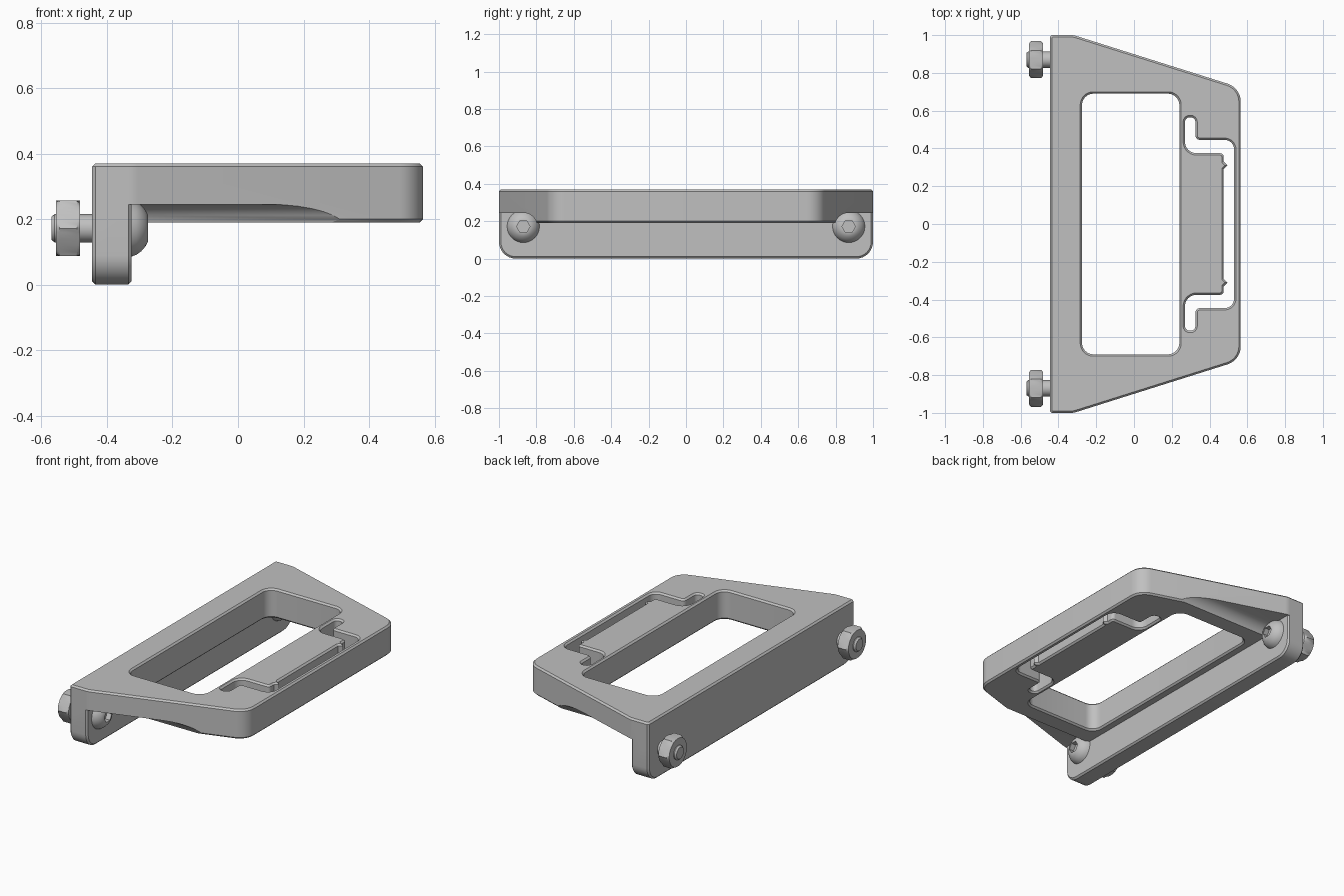
import bpy, bmesh
from math import sin, cos, tan, pi, atan2, radians
from mathutils import Vector

if "Cube" in bpy.data.objects:
    bpy.data.objects.remove(bpy.data.objects["Cube"])

grey = bpy.data.materials.new("plain grey")
grey.use_nodes = True
grey.diffuse_color = (0.53, 0.53, 0.53, 1)
grey.node_tree.nodes["Principled BSDF"].inputs["Base Color"].default_value = (0.53, 0.53, 0.53, 1)


def mirrored(half):
    """Close a half outline by mirroring its second coordinate."""
    return half + [(u, -v, r) for u, v, r in reversed(half)]


def rounded(corners, steps=8):
    """Turn (u, v, radius) corners into a dense outline with arcs."""
    points = []
    for i, (u, v, r) in enumerate(corners):
        p = Vector((u, v))
        if not r:
            points.append(p)
            continue
        d1 = (p - Vector(corners[i - 1][:2])).normalized()
        d2 = (Vector(corners[(i + 1) % len(corners)][:2]) - p).normalized()
        turn = atan2(d1.x * d2.y - d1.y * d2.x, d1.dot(d2))
        side = 1 if turn > 0 else -1
        normal = Vector((-d1.y, d1.x)) * side
        centre = p - d1 * r * tan(abs(turn) / 2) + normal * r
        for k in range(steps + 1):
            a = abs(turn) * k / steps
            points.append(centre + (d1 * sin(a) - normal * cos(a)) * r)
    return points


def offset(points, amount):
    """Grow a counter-clockwise outline by a mitred amount."""
    result = []
    for i, p in enumerate(points):
        d1 = (p - points[i - 1]).normalized()
        d2 = (points[(i + 1) % len(points)] - p).normalized()
        n1, n2 = Vector((d1.y, -d1.x)), Vector((d2.y, -d2.x))
        result.append(p + (n1 + n2) * amount / (1 + n1.dot(n2)))
    return result


def skin(name, rings):
    """Join rings of equal length and cap both ends."""
    bm = bmesh.new()
    loops = [[bm.verts.new(p) for p in ring] for ring in rings]
    for a, b in zip(loops, loops[1:]):
        for i in range(len(a)):
            bm.faces.new((a[i - 1], a[i], b[i], b[i - 1]))
    bm.faces.new(loops[0])
    bm.faces.new(loops[-1])
    bmesh.ops.recalc_face_normals(bm, faces=bm.faces)
    mesh = bpy.data.meshes.new(name)
    bm.to_mesh(mesh)
    bm.free()
    mesh.materials.append(grey)
    obj = bpy.data.objects.new(name, mesh)
    bpy.context.collection.objects.link(obj)
    return obj


def flat_prism(name, corners, levels):
    """Outline in x, y lofted through (z, offset) levels."""
    pts = rounded(corners)
    return skin(name, [[(p.x, p.y, z) for p in offset(pts, o)] for z, o in levels])


def upright_prism(name, corners, levels, side=1):
    """Outline in z, y lofted through (x, offset) levels."""
    pts = rounded(corners)
    return skin(name, [[(x, p.y * side, p.x) for p in offset(pts, o)] for x, o in levels])


def activate(obj):
    bpy.ops.object.select_all(action='DESELECT')
    obj.select_set(True)
    bpy.context.view_layer.objects.active = obj


def combine(target, tool, operation):
    mod = target.modifiers.new("combine", 'BOOLEAN')
    mod.operation, mod.solver, mod.object = operation, 'EXACT', tool
    activate(target)
    bpy.ops.object.modifier_apply(modifier=mod.name)
    bpy.data.objects.remove(tool)


def finish(obj):
    activate(obj)
    bpy.ops.object.shade_smooth_by_angle(angle=radians(30))


# Tapered top plate with chamfered rims
C = 0.01
BOTTOM, TOP = 0.19, 0.37
plate = flat_prism("bracket", mirrored([(0.565, 0.721, 0.1), (-0.32, 1, 0.1),
                                        (-0.435, 1, 0), (-0.445, 0.99, 0)]),
                   [(BOTTOM, -C), (BOTTOM + C, 0), (TOP - C, 0), (TOP, -C)])

# Window and clip slot, cut with flared ends for chamfers
flare = [(BOTTOM - 0.005, 0.015), (BOTTOM + C, 0), (TOP - C, 0), (TOP + 0.005, 0.015)]
window = [(0.24, 0.69, 0.06), (-0.275, 0.69, 0.06)]
slot = [(0.53, 0.445, 0.05), (0.325, 0.445, 0.025), (0.325, 0.565, 0.025),
        (0.27, 0.565, 0.025), (0.27, 0.375, 0.06), (0.475, 0.375, 0.02),
        (0.475, 0.33, 0), (0.495, 0.31, 0), (0.475, 0.29, 0)]
combine(plate, flat_prism("window_cutter", mirrored(window), flare), 'DIFFERENCE')
combine(plate, flat_prism("slot_cutter", mirrored(slot), flare), 'DIFFERENCE')

# Tool clearance under the plate beside each bolt
clearance = [(0, 0.795, 0), (0.245, 0.795, 0.075), (0.245, 1.2, 0), (0, 1.2, 0)]
for side in (1, -1):
    cutter = upright_prism("clearance_cutter", clearance, [(-0.4, 0), (0.5, 0)], side)
    combine(plate, cutter, 'DIFFERENCE')

# Mounting flange
flange = upright_prism("flange", mirrored([(0.35, 1, 0), (0, 1, 0.09)]),
                       [(-0.445, -C), (-0.445 + C, 0), (-0.325 - C, 0), (-0.325, -C)])
combine(plate, flange, 'UNION')
finish(plate)


def turned(name, y, profile, segments=48):
    """Rings along x: each is a circle limited by a hexagon apothem."""
    rings = []
    for x, radius, apothem in profile:
        ring = []
        for k in range(segments):
            a = 2 * pi * k / segments
            r = min(radius, apothem / cos(a % (pi / 3) - pi / 6))
            ring.append((x, y + r * cos(a), 0.172 + r * sin(a)))
        rings.append(ring)
    finish(skin(name, rings))


# Button-head bolts with hex sockets, and nuts
bolt = [(-0.57, 0.035, 1), (-0.56, 0.043, 1), (-0.327, 0.043, 1), (-0.327, 0.087, 1),
        (-0.31, 0.081, 1), (-0.295, 0.07, 1), (-0.283, 0.056, 1), (-0.274, 0.039, 1),
        (-0.274, 1, 0.031), (-0.305, 1, 0.031)]
nut = [(-0.555, 0.086, 1), (-0.545, 0.098, 0.085), (-0.492, 0.098, 0.085), (-0.482, 0.086, 1)]
nut = [(x, r, 0.085) for x, r, _ in nut]
for side, label in ((1, "back"), (-1, "front")):
    turned(label + "_bolt", side * 0.87, bolt)
    turned(label + "_nut", side * 0.87, nut)
